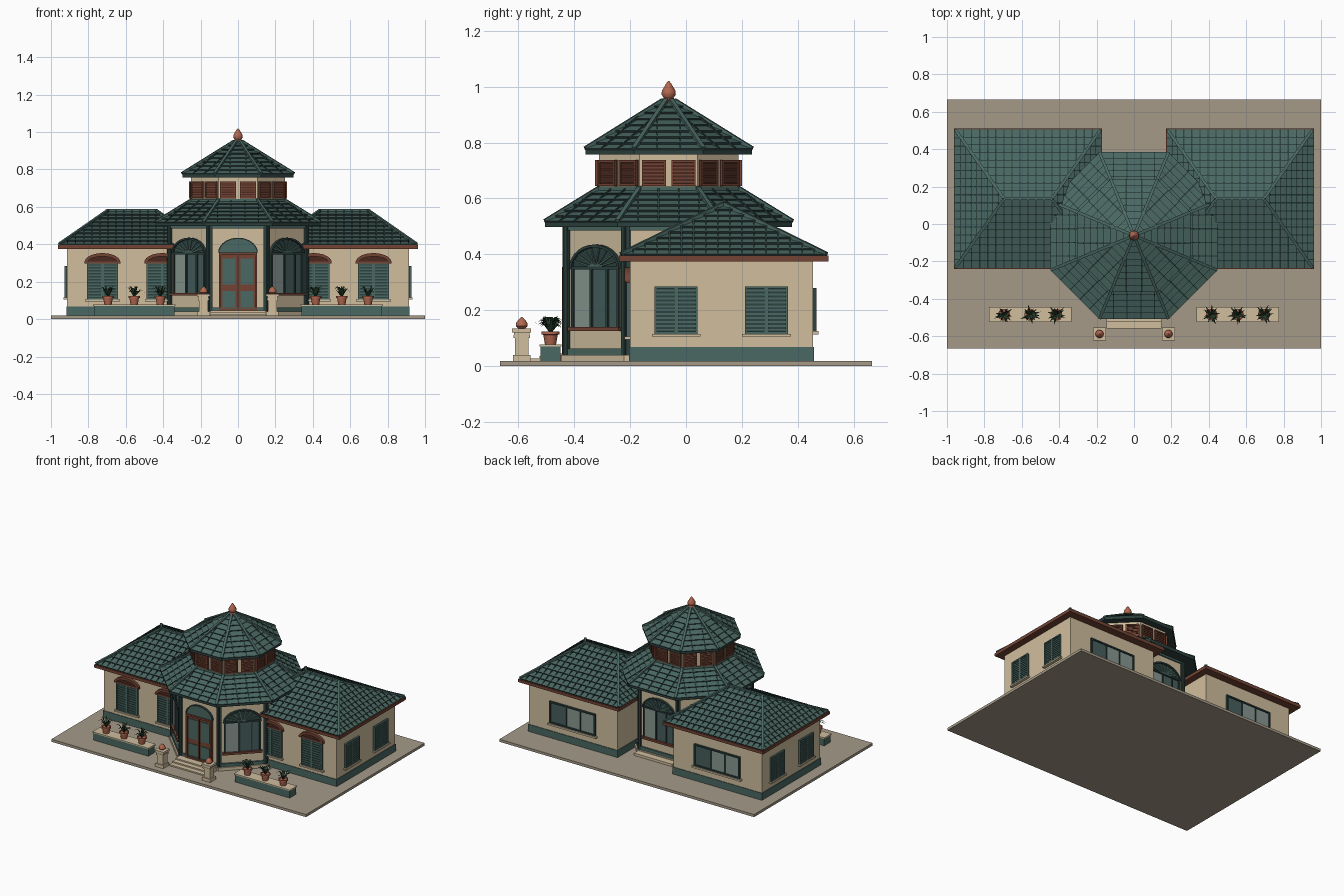
import bpy, bmesh, random
from math import sin, cos, pi, tan
from mathutils import Matrix, Vector as V

if "Cube" in bpy.data.objects:
    bpy.data.objects.remove(bpy.data.objects["Cube"])
random.seed(4)

# Flat colours, given as 8-bit values and converted to linear
PALETTE = {"cream_wall": (208, 190, 158), "paving": (165, 154, 136), "green": (74, 104, 98),
           "dark_green": (44, 65, 62), "wood": (116, 68, 52), "dark_wood": (72, 40, 31),
           "terracotta": (178, 104, 80), "pale_glass": (136, 152, 145),
           "deep_glass": (70, 95, 93), "leaf": (38, 62, 42)}
KEYS, MATS = list(PALETTE), []
for key, rgb in PALETTE.items():
    m = bpy.data.materials.new(key)
    m.use_nodes = True
    col = [((c / 255 + 0.055) / 1.055) ** 2.4 for c in rgb] + [1]
    m.diffuse_color = col
    m.node_tree.nodes["Principled BSDF"].inputs["Base Color"].default_value = col
    MATS.append(m)


class Part:
    """Collects solids into one object; M is the current placement."""
    def __init__(self, name):
        self.name, self.bm, self.M = name, bmesh.new(), Matrix()

    def face(self, pts, mat):
        f = self.bm.faces.new([self.bm.verts.new(self.M @ V(p)) for p in pts])
        f.material_index = KEYS.index(mat)

    def cube(self, matrix, mat):
        new = bmesh.ops.create_cube(self.bm, size=1, matrix=self.M @ matrix)["verts"]
        for f in {f for v in new for f in v.link_faces}:
            f.material_index = KEYS.index(mat)

    def box(self, x0, x1, y0, y1, z0, z1, mat):
        self.cube(Matrix.Translation(((x0 + x1) / 2, (y0 + y1) / 2, (z0 + z1) / 2))
                  @ Matrix.Diagonal((abs(x1 - x0), abs(y1 - y0), abs(z1 - z0), 1)), mat)

    def beam(self, p, q, w, h, mat, up=(0, 0, 1)):
        p, q = V(p), V(q)
        x = (q - p).normalized()
        y = V(up).cross(x).normalized()
        rot = Matrix((x, y, x.cross(y))).transposed().to_4x4()
        self.cube(Matrix.Translation((p + q) / 2) @ rot
                  @ Matrix.Diagonal(((q - p).length, w, h, 1)), mat)

    def loft(self, rings, mat, closed=False):
        vs = [[self.bm.verts.new(self.M @ V(p)) for p in r] for r in rings]
        n = len(vs[0])
        fs = [self.bm.faces.new((a[i], a[(i + 1) % n], b[(i + 1) % n], b[i]))
              for a, b in zip(vs, vs[1:]) for i in range(n)]
        fs += [self.bm.faces.new(vs[0]), self.bm.faces.new(vs[-1])]
        for f in fs:
            f.material_index = KEYS.index(mat)
        bmesh.ops.recalc_face_normals(self.bm, faces=fs)

    def prism(self, outline, y0, y1, mat):
        self.loft([[(x, y, z) for x, z in outline] for y in (y0, y1)], mat)

    def lathe(self, profile, n, mat, at=(0, 0)):
        self.loft([[(at[0] + r * cos((i + .5) * 2 * pi / n), at[1] + r * sin((i + .5) * 2 * pi / n), z)
                    for i in range(n)] for r, z in profile], mat)

    def octagon(self, profile, mat):
        self.lathe([(a / cos(pi / 8), z) for a, z in profile], 8, mat, (0, CY))

    def done(self, smooth=False):
        me = bpy.data.meshes.new(self.name)
        self.bm.to_mesh(me)
        self.bm.free()
        for m in MATS:
            me.materials.append(m)
        ob = bpy.data.objects.new(self.name, me)
        bpy.context.collection.objects.link(ob)
        if smooth:
            bpy.context.view_layer.objects.active = ob
            ob.select_set(True)
            bpy.ops.object.shade_smooth_by_angle(angle=0.7)
            ob.select_set(False)


CY = -0.062          # centre of the octagonal pavilion
T8 = tan(pi / 8)


def wall_frame(x, y, ang):
    return Matrix.Translation((x, y, 0)) @ Matrix.Rotation(ang, 4, 'Z')


def oct_frame(k, apothem):
    return Matrix.Translation((0, CY, 0)) @ Matrix.Rotation(k * pi / 4, 4, 'Z') @ Matrix.Translation((0, -apothem, 0))


def tiles(part, a, b, c, d, rows, gap, lift=0.008):
    """Stepped tile courses and slope ribs on one roof face."""
    a, b, c, d = V(a), V(b), V(c), V(d)
    n = (b - a).cross(d - a).normalized()
    for i in range(rows):
        t0, t1 = i / rows, (i + 1) / rows
        p, q, r, s = a.lerp(d, t0), b.lerp(c, t0), b.lerp(c, t1), a.lerp(d, t1)
        top = [p + n * lift, q + n * lift, r] + ([s] if (r - s).length > 1e-4 else [])
        part.face(top, "green")
        part.face([p, q, q + n * lift, p + n * lift], "dark_green")
    length = (b - a).length
    e = (b - a) / length
    dl, dr = (d - a).dot(e), (b - c).dot(e)
    count = round(length / gap)
    for i in range(1, count):
        s = length * i / count
        t = min(1, s / max(dl, 1e-5), (length - s) / max(dr, 1e-5))
        p = a + e * s + n * 0.004
        part.beam(p, p + (d - a - e * dl) * t, 0.006, 0.009, "dark_green", n)


def arch(cx, z, w, h, n=14):
    return [(cx + w * cos(pi * i / n), z + h * sin(pi * i / n)) for i in range(n + 1)]


def arch_band(part, cx, z, w, h, t, depth, mat):
    o, k = arch(cx, z, w, h), arch(cx, z, w - t, h - t)
    for i in range(len(o) - 1):
        part.prism([o[i], o[i + 1], k[i + 1], k[i]], -depth, 0, mat)


def border(part, x0, x1, z0, z1, t, depth, mat):
    for u0, u1, w0, w1 in ((x0, x0 + t, z0, z1), (x1 - t, x1, z0, z1),
                           (x0 + t, x1 - t, z0, z0 + t), (x0 + t, x1 - t, z1 - t, z1)):
        part.box(u0, u1, -depth, 0, w0, w1, mat)


def shutter(part, x0, x1, z0, z1, slats, frame, back, t=0.008):
    part.box(x0, x1, -0.006, 0, z0, z1, back)
    border(part, x0, x1, z0, z1, t, 0.013, frame)
    step = (z1 - z0 - 2 * t) / slats
    for i in range(slats):
        z = z0 + t + step * (i + .5)
        part.box(x0 + t, x1 - t, -0.010, 0, z - step * .25, z + step * .25, frame)


def shutter_pair(part, w, z0, z1):
    for x in (-w, 0):
        shutter(part, x, x + w, z0, z1, 11, "green", "dark_green")
    part.box(-w - .01, w + .01, -0.02, 0, z0 - .01, z0, "cream_wall")


# Ground slab
g = Part("ground_slab")
g.box(-1, 1, -0.665, 0.665, 0, 0.018, "paving")
g.done()

# Side wings
for side, sx in (("right", -1), ("left", 1)):
    cx = sx * 0.567
    w = Part(side + "_wing_walls")
    w.box(cx - .347, cx + .347, -0.2, 0.455, 0.018, 0.38, "cream_wall")
    w.box(cx - .351, cx + .351, -0.204, 0.459, 0.018, 0.068, "green")
    w.done()

    r = Part(side + "_wing_roof")
    x0, x1, y0, y1, z = cx - .395, cx + .395, -0.24, 0.51, 0.395
    r.box(x0, x1, y0, y1, 0.375, z, "wood")
    A, B, C, D = [V((x, y, z)) for x, y in ((x0 + .008, y0 + .008), (x1 - .008, y0 + .008),
                                            (x1 - .008, y1 - .008), (x0 + .008, y1 - .008))]
    R0, R1 = V((cx - .128, .135, .575)), V((cx + .128, .135, .575))
    for quad in ((A, B, R1, R0), (B, C, R1, R1), (C, D, R0, R1), (D, A, R0, R0)):
        tiles(r, *quad, 9, 0.044)
    for p, q in ((A, R0), (D, R0), (B, R1), (C, R1), (R0, R1)):
        r.beam(p + V((0, 0, .006)), q + V((0, 0, .006)), 0.016, 0.014, "green")
    r.done()

    s = Part(side + "_wing_windows")
    for x in (.405, .725):                       # front, with arched heads
        s.M = wall_frame(sx * x, -0.2, 0)
        shutter_pair(s, 0.083, 0.105, 0.3)
        s.prism(arch(0, .303, .085, .04), -0.006, 0, "dark_wood")
        arch_band(s, 0, .303, .096, .05, .018, 0.02, "wood")
        s.box(-.096, .096, -0.014, 0, .298, .308, "wood")
    for y in (-.035, .288):                      # outer end
        s.M = wall_frame(sx * .914, y, sx * pi / 2)
        shutter_pair(s, 0.077, 0.115, 0.285)
    s.M = wall_frame(cx, 0.455, pi)              # wide sliding window at the back
    s.box(-.17, -.05, -0.005, 0, .13, .275, "deep_glass")
    s.box(-.05, .17, -0.005, 0, .13, .275, "pale_glass")
    border(s, -.18, .18, .125, .28, .01, .013, "dark_green")
    for x in (-.05, .06):
        s.box(x - .004, x + .004, -0.01, 0, .13, .275, "dark_green")
    s.box(-.19, .19, -0.02, 0, .113, .125, "cream_wall")
    s.done()

# Pavilion body, plinth, columns and drum
b = Part("pavilion_walls")
b.octagon([(.385, .018), (.385, .04)], "cream_wall")
b.octagon([(.375, .04), (.375, .062)], "green")
b.octagon([(.363, .062), (.363, .5)], "cream_wall")
b.octagon([(.372, .485), (.372, .5)], "green")
b.octagon([(.25, .55), (.25, .77)], "cream_wall")
b.octagon([(.258, .628), (.258, .643)], "green")
b.done()
c = Part("pavilion_columns")
for k in range(8):
    c.M = oct_frame(k, .366)
    c.box(.366 * T8 - .014, .366 * T8 + .008, -.012, .012, .04, .5, "dark_green")
    c.box(-.366 * T8 - .008, -.366 * T8 + .014, -.012, .012, .04, .5, "dark_green")
c.done()

# Two tiers of pavilion roof
for name, a0, z0, a1, z1, rows in (("lower_roof", .442, .512, .247, .632, 6),
                                   ("upper_roof", .298, .772, .02, .945, 8)):
    r = Part(name)
    r.octagon([(a0, z0 - .014), (a0, z0)], "dark_green")
    for k in range(8):
        e, t = oct_frame(k, a0), oct_frame(k, a1)
        quad = [e @ V((-a0 * T8, 0, z0)), e @ V((a0 * T8, 0, z0)),
                t @ V((a1 * T8, 0, z1)), t @ V((-a1 * T8, 0, z1))]
        tiles(r, *quad, rows, 0.075)
        lift = V((0, 0, .006))
        r.beam(quad[0] + lift, quad[3] + lift, 0.016, 0.016, "green")
    r.done()

f = Part("roof_finial")
f.lathe([(.03, .935), (.024, .95), (.018, .96), (.026, .972), (.025, .985), (.014, 1.003), (.009, 1.012), (.002, 1.02)],
        16, "terracotta", (0, CY))
f.done(True)

# Louvred shutters around the drum
d = Part("drum_shutters")
for k in range(8):
    d.M = oct_frame(k, .25)
    for x in (-.096, .01):
        shutter(d, x, x + .086, .645, .737, 6, "wood", "dark_wood")
d.done()

# Arched windows of the pavilion
p = Part("pavilion_windows")
for k in (1, 4, 7):
    p.M = oct_frame(k, .363)
    p.box(-.115, -.02, -.005, 0, .14, .35, "pale_glass")
    p.box(-.02, .115, -.005, 0, .14, .35, "deep_glass")
    for x in (-.115, -.02, .06, .115):
        p.box(x - .005, x + .005, -.012, 0, .14, .35, "dark_green")
    p.prism(arch(0, .35, .12, .08), -.006, 0, "dark_green")
    arch_band(p, 0, .35, .125, .085, .01, .016, "dark_green")
    for i in range(1, 9):
        t = pi * i / 9
        p.beam((0, -.008, .352), (.112 * cos(t), -.008, .352 + .07 * sin(t)), .006, .006, "green", (0, 1, 0))
    p.box(-.12, .12, -.014, 0, .346, .356, "dark_green")
    p.box(-.13, .13, -.02, 0, .125, .14, "wood")
p.done()

# Double front door with fanlight
e = Part("front_door")
e.M = oct_frame(0, .363)
e.box(-.1, .1, -.008, 0, .045, .35, "wood")
for x in (-.083, .013):
    for z0, z1 in ((.065, .15), (.185, .325)):
        e.box(x, x + .07, -.012, 0, z0, z1, "green")
border(e, -.102, .102, .045, .355, .012, .018, "wood")
e.box(-.003, .003, -.014, 0, .05, .345, "dark_wood")
e.prism(arch(0, .355, .1, .075), -.008, 0, "green")
arch_band(e, 0, .355, .106, .08, .007, .014, "dark_green")
e.done()

# Front and back steps
s = Part("steps")
for depth, z in ((.135, .027), (.1, .036), (.065, .045)):
    s.box(-.147, .147, -.425 - depth, -.4, .018, z, "cream_wall")
s.box(-.15, .15, .29, .37, .018, .035, "cream_wall")
s.done()

# Gate pedestals with bud ornaments
for side, x in (("right", -.184), ("left", .184)):
    q = Part(side + "_pedestal")
    for h, z0, z1 in ((.032, .018, .04), (.024, .04, .115), (.029, .1, .112), (.034, .12, .135)):
        q.box(x - h, x + h, -.588 - h, -.588 + h, z0, z1, "cream_wall")
    q.box(x - .027, x + .027, -.615, -.561, .112, .12, "cream_wall")
    q.lathe([(.014, .135), (.022, .143), (.022, .153), (.012, .166), (.002, .175)], 12, "terracotta", (x, -.588))
    q.done(True)

# Planters with potted plants
for side, sx in (("right", -1), ("left", 1)):
    q = Part(side + "_planter")
    cx = sx * .555
    q.box(cx - .215, cx + .215, -.52, -.45, .018, .07, "green")
    q.box(cx - .22, cx + .22, -.525, -.445, .07, .078, "cream_wall")
    q.done()
    pots, leaves = Part(side + "_pots"), Part(side + "_plants")
    for i in (-1, 0, 1):
        x, y = cx + i * .14, -.485
        pots.lathe([(.02, .078), (.026, .112), (.032, .113), (.032, .124), (.026, .124), (.025, .118)],
                   14, "terracotta", (x, y))
        for j in range(15):
            a = j * 2.4 + random.uniform(-.3, .3)
            out, up = random.uniform(.035, .06), random.uniform(.03, .058)
            u, n, o = V((cos(a), sin(a), 0)), V((-sin(a), cos(a), 0)) * .005, V((x, y, .118))
            mid = o + u * out * .55 + V((0, 0, up))
            tip = o + u * out + V((0, 0, up * random.uniform(.6, 1.1)))
            leaves.face([o - n, o + n, mid + n, mid - n], "leaf")
            leaves.face([mid - n, mid + n, tip], "leaf")
    pots.done(True)
    leaves.done()
